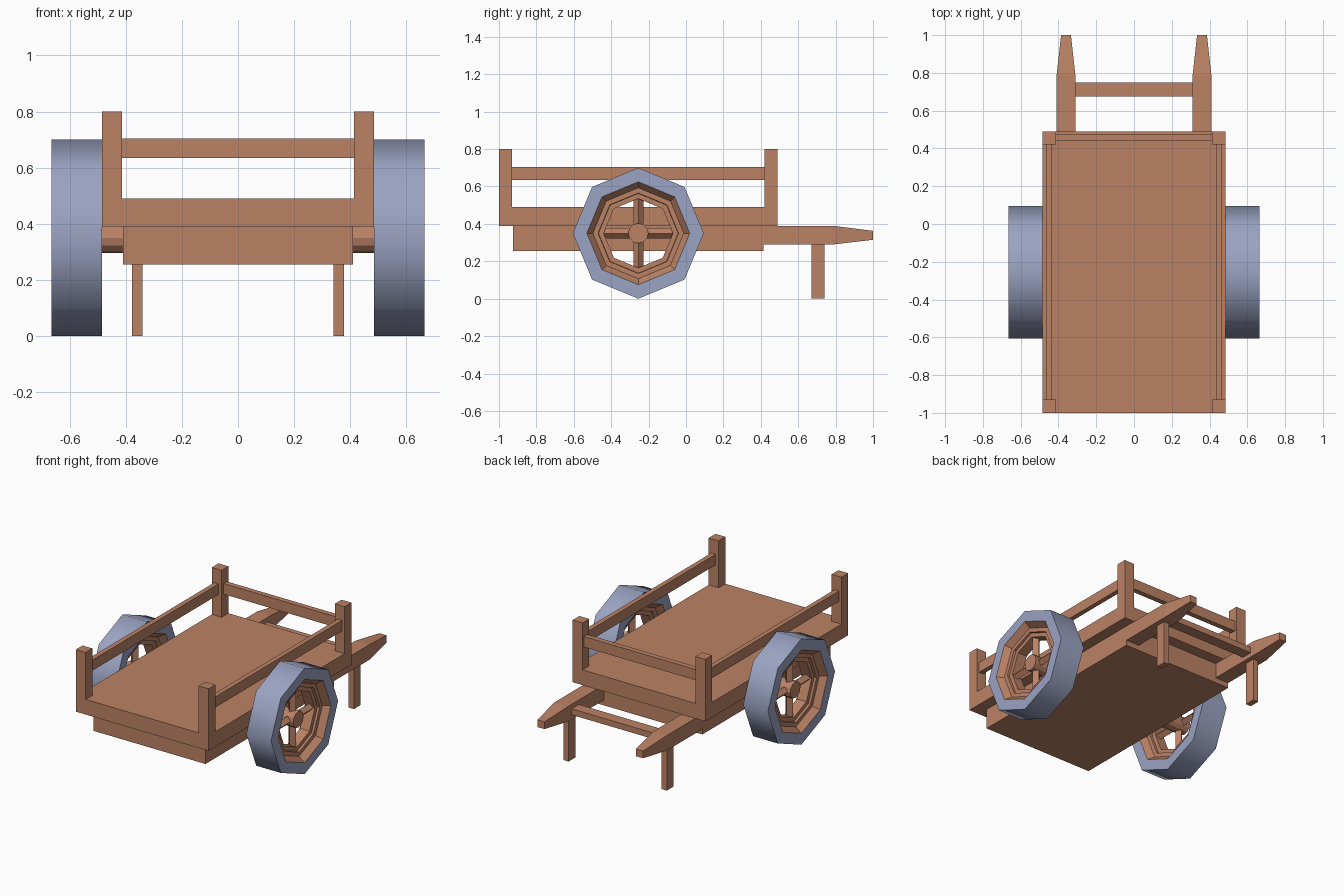
import bpy, bmesh, math
from mathutils import Matrix

if "Cube" in bpy.data.objects:
    bpy.data.objects.remove(bpy.data.objects["Cube"])


def material(name, rgb):
    m = bpy.data.materials.new(name)
    m.diffuse_color = (*rgb, 1)
    m.use_nodes = True
    m.node_tree.nodes["Principled BSDF"].inputs["Base Color"].default_value = m.diffuse_color
    return m


WOOD = material("brown wood", (0.50, 0.225, 0.131))
TYRE = material("blue grey tyre", (0.328, 0.366, 0.539))


def finish(name, bm, mats=(WOOD,)):
    bmesh.ops.recalc_face_normals(bm, faces=bm.faces[:])
    me = bpy.data.meshes.new(name)
    bm.to_mesh(me)
    bm.free()
    for m in mats:
        me.materials.append(m)
    ob = bpy.data.objects.new(name, me)
    bpy.context.collection.objects.link(ob)
    return ob


def loft(name, rings):
    """Closed solid through rings of points with equal counts."""
    bm = bmesh.new()
    vs = [[bm.verts.new(p) for p in r] for r in rings]
    n = len(rings[0])
    for a, b in zip(vs, vs[1:]):
        for i in range(n):
            j = (i + 1) % n
            bm.faces.new((a[i], a[j], b[j], b[i]))
    bm.faces.new(vs[0])
    bm.faces.new(vs[-1])
    return finish(name, bm)


def rect(y, x0, x1, z0, z1):
    return [(x0, y, z0), (x1, y, z0), (x1, y, z1), (x0, y, z1)]


def box(name, x0, x1, y0, y1, z0, z1):
    return loft(name, [rect(y0, *sorted((x0, x1)), z0, z1),
                       rect(y1, *sorted((x0, x1)), z0, z1)])


# Wheel cross-section (offset along axle, radius), revolved with 8 sides
WY, WZ, WX, SIDES = -0.255, 0.35, 0.575, 8
half = [(0.09, 0.35), (0.09, 0.275), (0.05, 0.243), (0.05, 0.215),
        (0.035, 0.213), (0.035, 0.185)]
PROFILE = half + [(-x, r) for x, r in reversed(half)]


def wheel(name, s):
    bm = bmesh.new()
    rings = []
    for k in range(SIDES):
        a = 2 * math.pi * k / SIDES
        rings.append([bm.verts.new((s * WX + x, WY + r * math.sin(a), WZ + r * math.cos(a)))
                      for x, r in PROFILE])
    n = len(PROFILE)
    for k in range(SIDES):
        p, q = rings[k], rings[(k + 1) % SIDES]
        for i in range(n):
            j = (i + 1) % n
            f = bm.faces.new((p[i], p[j], q[j], q[i]))
            # tread and side walls are tyre, the rest is wooden rim
            f.material_index = 1 if i in (0, n - 2, n - 1) else 0
            f.smooth = i == n - 1
    finish(name, bm, (WOOD, TYRE))


def hub(name, s):
    bm = bmesh.new()
    m = Matrix.Translation((s * 0.515, WY, WZ)) @ Matrix.Rotation(math.pi / 2, 4, 'Y')
    bmesh.ops.create_cone(bm, cap_ends=True, segments=12, radius1=0.054,
                          radius2=0.054, depth=0.21, matrix=m)
    finish(name, bm)


def spoke(name, s, angle):
    # square bar turned on edge, crossing the whole wheel
    bm = bmesh.new()
    m = (Matrix.Translation((s * WX, WY, WZ)) @ Matrix.Rotation(angle, 4, 'X')
         @ Matrix.Rotation(math.pi / 4, 4, 'Z') @ Matrix.Diagonal((0.038, 0.038, 0.40, 1)))
    bmesh.ops.create_cube(bm, size=1, matrix=m)
    finish(name, bm)


# Cart bed
box("bed", -0.485, 0.485, -1.0, 0.49, 0.39, 0.49)
box("under_box", -0.41, 0.41, -0.925, 0.415, 0.255, 0.39)
box("back_rail", -0.413, 0.413, 0.44, 0.475, 0.635, 0.705)
box("handle_crossbar", -0.31, 0.31, 0.675, 0.75, 0.32, 0.36)

for side, s in (("left", -1), ("right", 1)):
    # Corner posts and side rails
    box(side + "_front_post", s * 0.413, s * 0.485, -1.0, -0.93, 0.49, 0.80)
    box(side + "_back_post", s * 0.413, s * 0.485, 0.42, 0.49, 0.49, 0.80)
    box(side + "_side_rail", s * 0.435, s * 0.467, -0.93, 0.42, 0.635, 0.705)
    # Tapered handle and its prop leg
    c = s * 0.36
    loft(side + "_handle", [rect(0.415, c - 0.05, c + 0.05, 0.29, 0.39),
                            rect(0.785, c - 0.05, c + 0.05, 0.29, 0.39),
                            rect(1.0, c - 0.026, c + 0.026, 0.315, 0.363)])
    box(side + "_leg", s * 0.34, s * 0.378, 0.67, 0.74, 0.0, 0.29)
    # Wheel assembly
    wheel(side + "_wheel", s)
    hub(side + "_hub", s)
    spoke(side + "_upright_spoke", s, 0)
    spoke(side + "_level_spoke", s, math.pi / 2)
